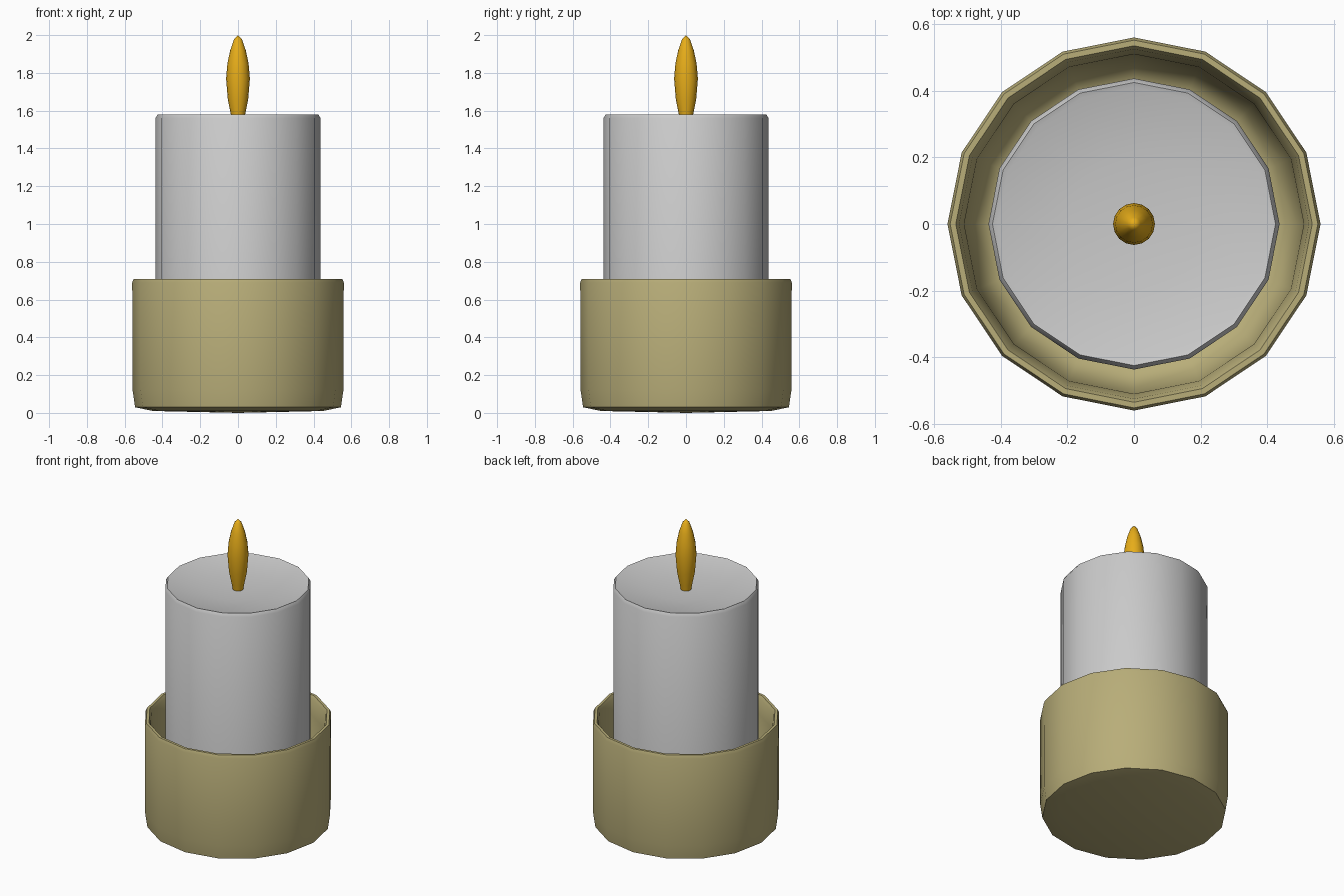
import bpy, bmesh, math

if "Cube" in bpy.data.objects:
    bpy.data.objects.remove(bpy.data.objects["Cube"])


def material(name, rgb):
    mat = bpy.data.materials.new(name)
    mat.diffuse_color = (*rgb, 1)
    mat.use_nodes = True
    mat.node_tree.nodes["Principled BSDF"].inputs["Base Color"].default_value = mat.diffuse_color
    return mat


def lathe(name, profile, mat=None, sides=16, sharp=60):
    """Spin an (r, z) profile about z; points with r = 0 become poles."""
    bm = bmesh.new()
    rings = []
    for r, z in profile:
        n = sides if r > 0 else 1
        rings.append([bm.verts.new((r * math.cos(math.tau * i / sides),
                                    r * math.sin(math.tau * i / sides), z))
                      for i in range(n)])
    for a, b in zip(rings, rings[1:]):
        for i in range(sides):
            j = (i + 1) % sides
            quad = [a[i % len(a)], a[j % len(a)], b[j % len(b)], b[i % len(b)]]
            bm.faces.new(list(dict.fromkeys(quad)))
    bmesh.ops.recalc_face_normals(bm, faces=bm.faces)
    mesh = bpy.data.meshes.new(name)
    bm.to_mesh(mesh)
    bm.free()
    obj = bpy.data.objects.new(name, mesh)
    bpy.context.collection.objects.link(obj)
    if mat:
        mesh.materials.append(mat)
    bpy.ops.object.select_all(action='DESELECT')
    obj.select_set(True)
    bpy.context.view_layer.objects.active = obj
    bpy.ops.object.shade_smooth_by_angle(angle=math.radians(sharp))
    return obj


brass = material("brass", (0.48, 0.42, 0.19))
fire = material("fire", (0.80, 0.42, 0.01))

# Cup: rounded base, straight wall, rolled rim, tapering inside
lathe("holder", [(0, 0), (0.45, 0.01), (0.545, 0.03), (0.558, 0.12),
                 (0.56, 0.69), (0.552, 0.71), (0.535, 0.71), (0.525, 0.69),
                 (0.51, 0.60), (0.49, 0.12), (0.44, 0.06), (0, 0.06)], brass)

# Wax pillar with a softened edge and a shallow melted dip
lathe("candle", [(0, 0.06), (0.437, 0.06), (0.437, 1.56), (0.425, 1.58),
                 (0.41, 1.575), (0.20, 1.552), (0, 1.542)])

# Teardrop flame
lathe("flame", [(0, 1.535), (0.03, 1.535), (0.038, 1.58), (0.054, 1.66),
                (0.063, 1.77), (0.056, 1.85), (0.041, 1.92), (0.02, 1.98),
                (0, 2.0)], fire)
